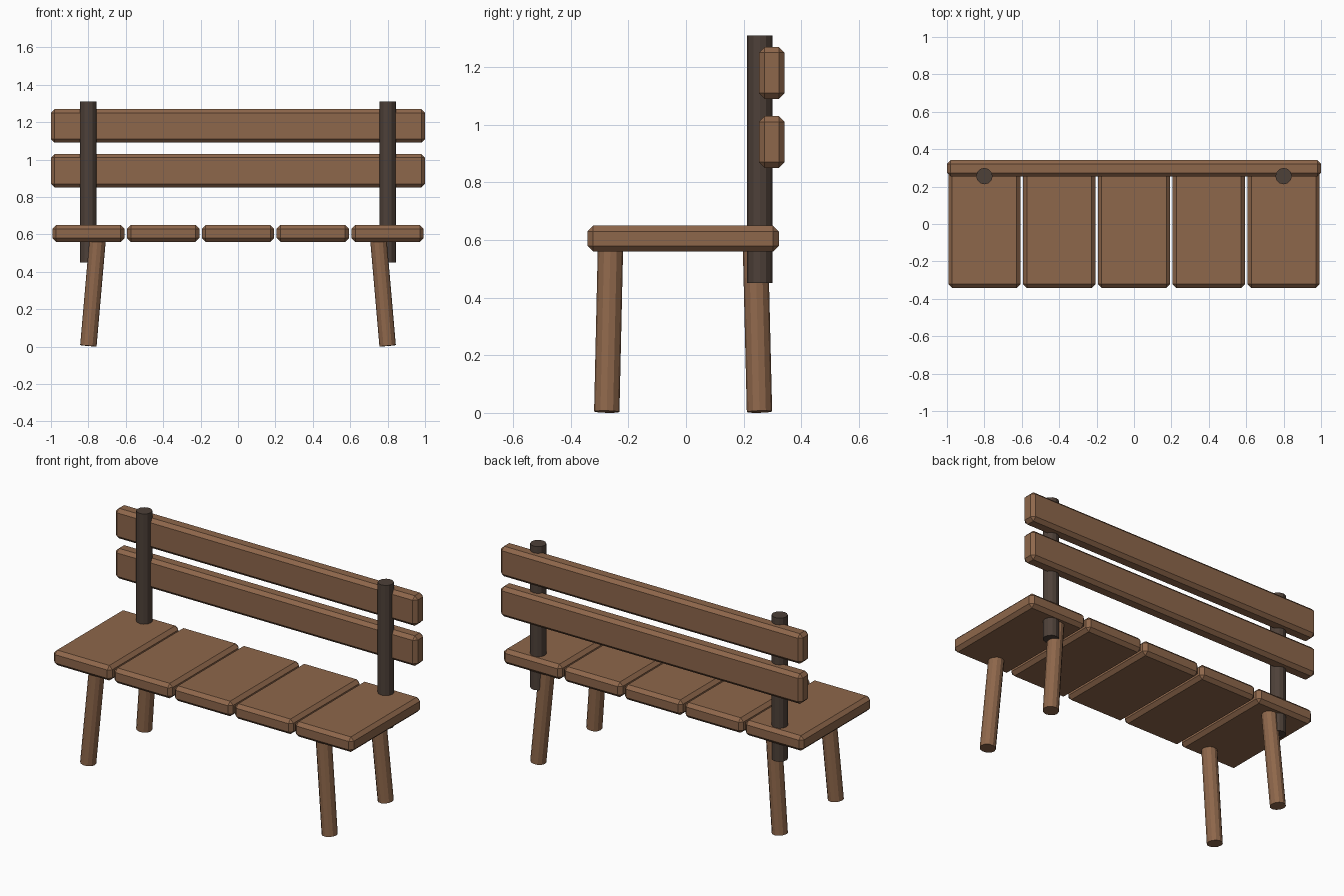
import bpy
from mathutils import Vector

cube = bpy.data.objects.get("Cube")
if cube:
    bpy.data.objects.remove(cube, do_unlink=True)


def material(name, rgb):
    mat = bpy.data.materials.new(name)
    mat.use_nodes = True
    mat.diffuse_color = (*rgb, 1)
    mat.node_tree.nodes["Principled BSDF"].inputs["Base Color"].default_value = (*rgb, 1)
    return mat


wood = material("brown wood", (0.27, 0.135, 0.07))
dark = material("dark wood", (0.075, 0.052, 0.04))


def plank(name, low, high):
    """Chamfered board between two corners."""
    low, high = Vector(low), Vector(high)
    bpy.ops.mesh.primitive_cube_add(size=1, location=(low + high) / 2)
    board = bpy.context.object
    board.name = name
    board.scale = high - low
    bpy.ops.object.transform_apply(location=False, rotation=False, scale=True)
    board.data.materials.append(wood)
    bevel = board.modifiers.new("Chamfer", 'BEVEL')
    bevel.width = 0.02
    bevel.segments = 1


def pole(name, start, end, mat):
    """Faceted round pole between two points."""
    start, end = Vector(start), Vector(end)
    axis = end - start
    bpy.ops.mesh.primitive_cylinder_add(vertices=12, radius=0.044, depth=axis.length,
                                        location=(start + end) / 2)
    rod = bpy.context.object
    rod.name = name
    rod.rotation_mode = 'QUATERNION'
    rod.rotation_quaternion = Vector((0, 0, 1)).rotation_difference(axis)
    rod.data.materials.append(mat)


# Seat boards, side by side
for i in range(5):
    x = 0.4 * (i - 2)
    plank(f"seat_board_{i + 1}", (x - 0.193, -0.342, 0.56), (x + 0.193, 0.322, 0.65))

# Backrest boards
for name, z in (("lower", 0.85), ("upper", 1.09)):
    plank(f"{name}_back_board", (-1, 0.253, z), (1, 0.342, z + 0.18))

# Splayed legs and upright posts
for side, s in (("left", 1), ("right", -1)):
    pole(f"{side}_front_leg", (0.8 * s, -0.275, 0.004), (0.75 * s, -0.262, 0.58), wood)
    pole(f"{side}_back_leg", (0.8 * s, 0.255, 0.004), (0.75 * s, 0.241, 0.58), wood)
    pole(f"{side}_back_post", (0.8 * s, 0.256, 0.45), (0.8 * s, 0.256, 1.31), dark)
